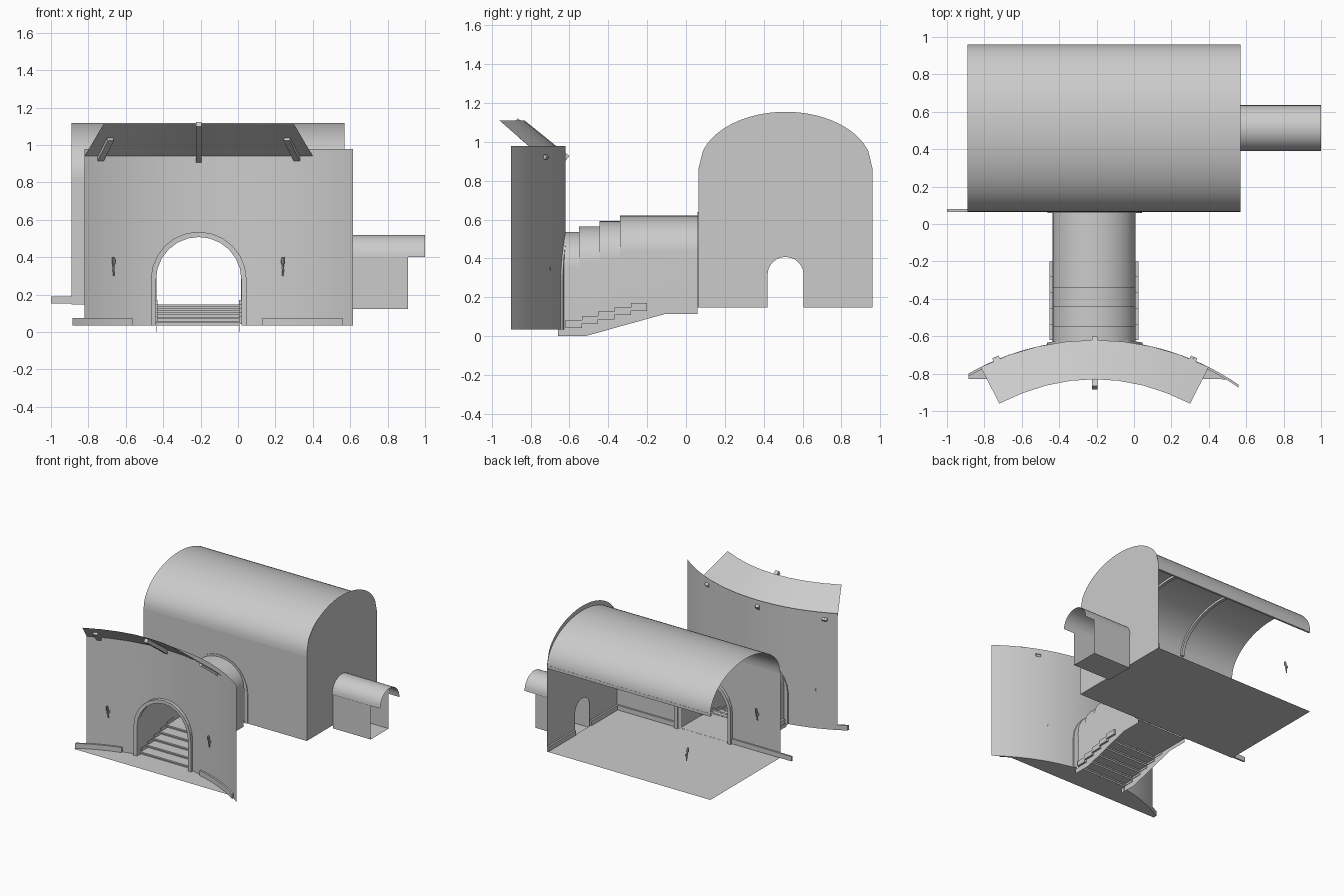
import bpy, bmesh
from math import sin, cos, pi, sqrt, radians
from mathutils import Vector

if "Cube" in bpy.data.objects:
    bpy.data.objects.remove(bpy.data.objects["Cube"])


def obj(name, verts, faces, smooth=True):
    me = bpy.data.meshes.new(name)
    me.from_pydata([tuple(v) for v in verts], [], faces)
    bm = bmesh.new()
    bm.from_mesh(me)
    bmesh.ops.remove_doubles(bm, verts=bm.verts, dist=0.0002)
    bmesh.ops.recalc_face_normals(bm, faces=bm.faces)
    bm.to_mesh(me)
    bm.free()
    o = bpy.data.objects.new(name, me)
    bpy.context.collection.objects.link(o)
    if smooth:
        bpy.context.view_layer.objects.active = o
        o.select_set(True)
        bpy.ops.object.shade_smooth_by_angle(angle=radians(35))
        o.select_set(False)
    return o


def loft(name, rings, closed=False, caps=False, smooth=True):
    n = len(rings[0])
    faces = []
    for i in range(len(rings) - 1):
        for j in range(n if closed else n - 1):
            k = (j + 1) % n
            faces.append((i * n + j, i * n + k, (i + 1) * n + k, (i + 1) * n + j))
    if caps:
        faces += [tuple(range(n)), tuple((len(rings) - 1) * n + j for j in range(n))]
    return obj(name, [p for r in rings for p in r], faces, smooth)


def box(name, x0, x1, y0, y1, z0, z1):
    rings = [[(x, y0, z0), (x, y1, z0), (x, y1, z1), (x, y0, z1)] for x in (x0, x1)]
    return loft(name, rings, True, True, False)


def half(c, w, z, h, n=24):
    """Half-ellipse arch points (u, z)."""
    return [(c - w * cos(pi * i / n), z + h * sin(pi * i / n)) for i in range(n + 1)]


def steps(a, b, n):
    return [a + (b - a) * i / n for i in range(n + 1)]


def arch_wall(name, place, u0, u1, z0, top, c, w, spring, n=12):
    """Wall with an arched opening; place maps (u, z) to space."""
    us = sorted({round(u, 5) for u in steps(u0, c - w, 16) + steps(c + w, u1, 16)
                 + [p[0] for p in half(c, w, 0, w, n)]})

    def low(u):
        return spring + sqrt(max(0, w * w - (u - c) ** 2))
    verts, faces = [], []
    for a, b in zip(us, us[1:]):
        door = abs((a + b) / 2 - c) < w
        k = len(verts)
        for u in (a, b):
            if door:
                verts += [place(u, low(u)), place(u, top(u))]
            else:
                verts += [place(u, z0), place(u, top(u))]
        faces.append((k, k + 2, k + 3, k + 1))
    return obj(name, verts, faces)


def arch_frame(name, c, w, z0, spring, t, yfun, d0, d1):
    inner = [(c - w, z0)] + half(c, w, spring, w, 12) + [(c + w, z0)]
    outer = [(c - w - t, z0)] + half(c, w + t, spring, w + t, 12) + [(c + w + t, z0)]
    rings = []
    for (a, za), (b, zb) in zip(inner, outer):
        rings.append([(a, yfun(a) + d0, za), (b, yfun(b) + d0, zb),
                      (b, yfun(b) + d1, zb), (a, yfun(a) + d1, za)])
    return loft(name, rings, True, True, False)


CX, R = -0.21, 1.355


def arc(x):
    return -0.62 - R + sqrt(R * R - (x - CX) ** 2)


# Curved facade with doorway and frame
arch_wall("facade_wall", lambda u, z: (u, arc(u), z), -0.82, 0.615, 0.035,
          lambda u: 0.978, CX, 0.235, 0.28)
arch_frame("facade_door_frame", CX, 0.228, 0.035, 0.28, 0.028, arc, -0.025, 0.01)

# Ground plate in front of the facade, and curved kerbs
xs = steps(-0.886, 0.515, 24)
loft("ground_plate", [[(x, arc(x), 0.035), (x, -0.83, 0.035)] for x in xs])
for name, a, b in (("kerb_left", -0.886, -0.565), ("kerb_right", 0.13, 0.56)):
    loft(name, [[(x, arc(x) - 0.015, 0.035), (x, arc(x) - 0.015, 0.075),
                 (x, arc(x), 0.075), (x, arc(x), 0.035)] for x in steps(a, b, 10)], True, True)


# Flared canopy with its support bars
def canopy_pt(s, t):
    xi, xo = CX + s * 0.61, CX + s * 0.51
    yo = -0.83 - 0.13 * s * s
    return Vector((xi, arc(xi), 0.94)).lerp(Vector((xo, yo, 1.11)), t)


loft("canopy", [[canopy_pt(s, t) for t in (0, 1)] for s in steps(-1, 1, 8)])


def bar(name, p, q, r):
    d = (q - p).normalized()
    side = d.cross(Vector((0, 0, 1))).normalized() * r
    up = side.cross(d).normalized() * r
    loft(name, [[e + side + up, e - side + up, e - side - up, e + side - up]
                for e in (p, q)], True, True, False)


drop = Vector((0, 0, -0.015))
bar("canopy_bar_middle", canopy_pt(0, -0.05) + drop, canopy_pt(0, 1.22) + drop * 2.5, 0.015)
for m in (-1, 1):
    for off in (-0.014, 0.014):
        bar("canopy_bar_side", canopy_pt(m * 0.86 + off, -0.05) + drop,
            canopy_pt(m * 0.86 + off, 0.62) + drop, 0.009)

# Corridor: walls and stepped barrel roof as one loft (y, spring z, bottom z)
path = [(0.06, 0.433, 0.115), (-0.105, 0.433, 0.115), (-0.34, 0.433, 0.05),
        (-0.34, 0.405, 0.05), (-0.445, 0.405, 0.02), (-0.445, 0.378, 0.02),
        (-0.52, 0.378, 0), (-0.552, 0.378, 0), (-0.552, 0.35, 0), (-0.632, 0.35, 0)]
rings = []
for y, s, b in path:
    ring = half(CX - 0.003, 0.222, s, 0.187)
    ring = [(ring[0][0], b)] + ring + [(ring[-1][0], b)]
    rings.append([(x, y, z) for x, z in ring])
loft("corridor_shell", rings)
for x in (-0.435, 0.009):
    box("corridor_wall_foot", x - 0.001, x + 0.001, -0.66, -0.63, 0, 0.035)

# Corridor floor, stairs, nosings and stepped skirting
x0, x1, N = -0.435, 0.009, 5
run, rise = 0.42 / N, 0.11 / N
profile = [(-0.66, 0.035)]
for i in range(N):
    y = -0.62 + i * run
    profile += [(y, 0.035 + i * rise), (y, 0.035 + (i + 1) * rise)]
    z = 0.035 + (i + 1) * rise
    box("stair_nosing", x0, x1, y - 0.012, y + 0.006, z - 0.01, z + 0.002)
    for a in (x0 - 0.016, x1 - 0.004):
        box("stair_skirting", a, a + 0.02, y, y + run, z - 0.015, z + 0.025)
profile.append((0.06, 0.145))
loft("stairs_and_corridor_floor", [[(x, y, z) for y, z in profile] for x in (x0, x1)],
     smooth=False)

# Main room: floor, front wall, end wall and barrel roof
XL, XR, YF, YB, ZF = -0.89, 0.57, 0.065, 0.96, 0.147
YC, YW = (YF + YB) / 2, (YB - YF) / 2
loft("room_floor", [[(XL, y, ZF), (XR, y, ZF)] for y in (YF, YB)])
arch_wall("room_front_wall", lambda u, z: (u, YF, z), XL, XR, ZF, lambda u: 0.83,
          CX, 0.235, 0.385)
arch_frame("room_door_frame", CX, 0.225, ZF, 0.385, 0.028, lambda x: YF, -0.005, 0.025)


def gable(u):
    return 0.865 + 0.29 * sqrt(max(0, 1 - ((u - YC) / YW) ** 2))


arch_wall("room_end_wall", lambda u, z: (XR, u, z), YF, YB, ZF, gable, YC, 0.093, 0.315)
vault = half(YC, YW, 0.83, 0.288, 32)
loft("room_roof", [[(x, y, z) for y, z in vault] for x in (XL, XR)])

# Ribs under the roof and the rear cornice
inner = half(YC, YW - 0.018, 0.83, 0.27, 32)
for x in (0.083, -0.403):
    loft("roof_rib", [[(x - 0.012, *p), (x + 0.012, *p), (x + 0.012, *q), (x - 0.012, *q)]
                      for p, q in zip(vault, inner)], True, True)
box("rear_cornice", XL, XR, YB - 0.015, YB, 0.82, 0.845)

# Skirting boards inside the room
box("skirting_front_left", -1.0, CX - 0.25, YF, YF + 0.014, 0.152, 0.19)
box("skirting_front_right", CX + 0.25, XR, YF, YF + 0.014, 0.152, 0.19)
box("skirting_end_front", XR - 0.014, XR, YF, YC - 0.1, 0.152, 0.19)
box("skirting_end_rear", XR - 0.014, XR, YC + 0.1, YB, 0.152, 0.19)

# Side annex: barrel roof, two walls and floor
loft("annex_roof", [[(x, y, z) for y, z in half(YC, 0.123, 0.40, 0.12, 16)]
                    for x in (XR, 1.0)])
a0, a1 = YC - 0.115, YC + 0.115
loft("annex_walls_and_floor", [[(x, a0, 0.435), (x, a0, 0.123), (x, a1, 0.123), (x, a1, 0.435)]
                               for x in (XR, 0.91)], smooth=False)


# Wall torches: tapered handle, cup and bracket
def torch(x, y, z, d):
    rings = []
    for h, r in ((-0.05, 0.004), (0.01, 0.006), (0.02, 0.01), (0.05, 0.008)):
        c = Vector((x, y + d * (0.018 + h * 0.2), z + h))
        rings.append([c + Vector((r * cos(k * pi / 4), r * sin(k * pi / 4), 0))
                      for k in range(8)])
    loft("torch", rings, True, True)
    box("torch_bracket", x - 0.007, x + 0.007, min(y, y + d * 0.02),
        max(y, y + d * 0.02), z - 0.012, z + 0.006)


for x in (-0.665, 0.24):
    torch(x, arc(x), 0.35, -1)
for x in (-0.69, 0.29):
    torch(x, YF, 0.45, 1)
torch(-0.67, YB, 0.45, -1)
